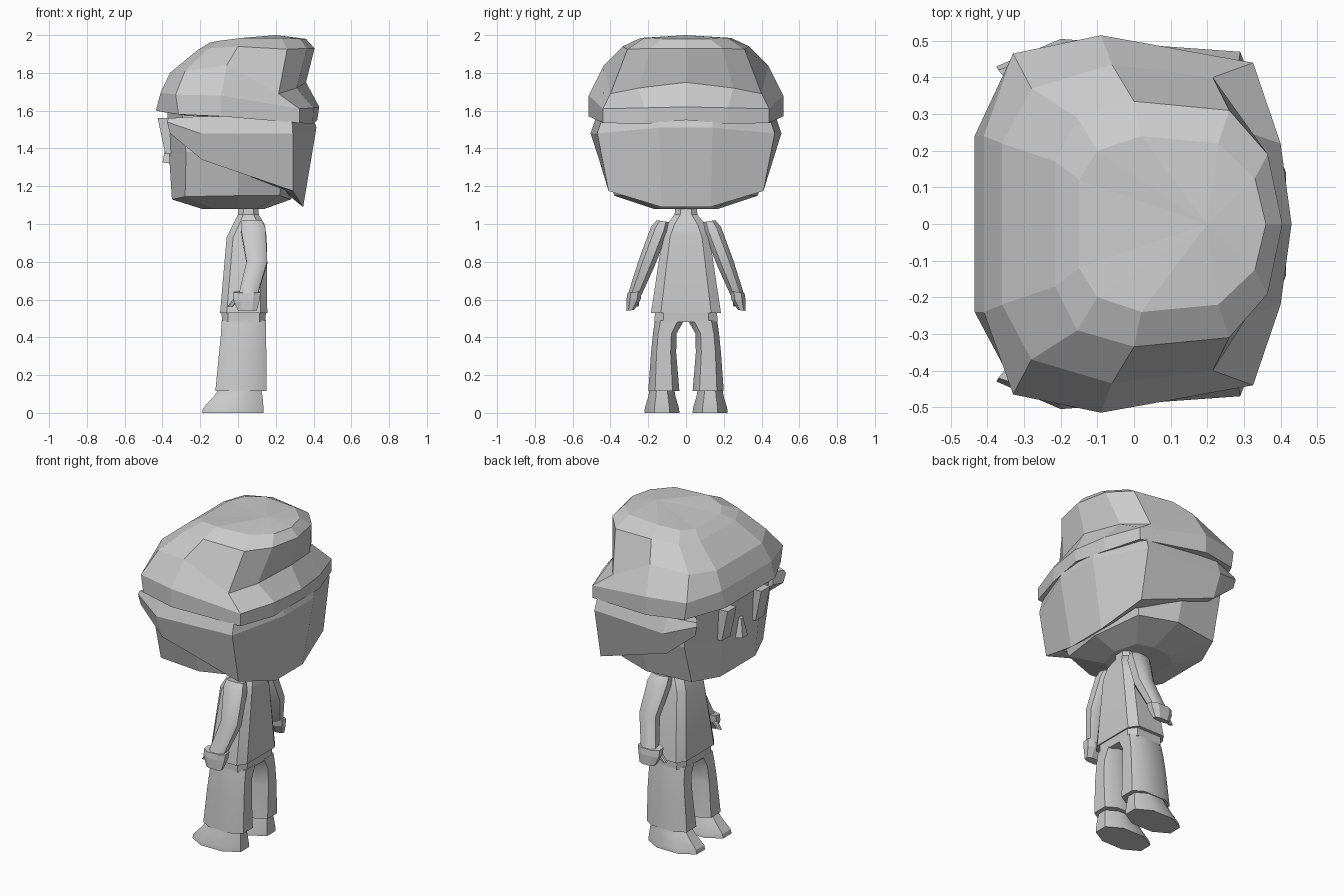
import bpy, bmesh, math
from mathutils import Vector

grey = bpy.data.materials.new("plain grey")
grey.diffuse_color = (0.6, 0.6, 0.6, 1)


def make(name, rings, smooth=0, tip=None):
    """Skin a stack of equal point loops, closing both ends (or ending in a tip)."""
    bm = bmesh.new()
    loops = [[bm.verts.new(p) for p in r] for r in rings]
    n = len(loops[0])
    for a, b in zip(loops, loops[1:]):
        for i in range(n):
            j = (i + 1) % n
            bm.faces.new((a[i], a[j], b[j], b[i]))
    bm.faces.new(loops[0])
    if tip:
        t = bm.verts.new(tip)
        for i in range(n):
            bm.faces.new((loops[-1][i], loops[-1][(i + 1) % n], t))
    else:
        bm.faces.new(loops[-1])
    bmesh.ops.recalc_face_normals(bm, faces=bm.faces)
    me = bpy.data.meshes.new(name)
    bm.to_mesh(me)
    bm.free()
    me.materials.append(grey)
    ob = bpy.data.objects.new(name, me)
    bpy.context.collection.objects.link(ob)
    if smooth:
        bpy.ops.object.select_all(action='DESELECT')
        ob.select_set(True)
        bpy.context.view_layer.objects.active = ob
        bpy.ops.object.shade_smooth_by_angle(angle=math.radians(smooth))
    return ob


def flip(p):
    return (p[0], -p[1], p[2])


def whole(half):
    """Complete a half loop across the y = 0 plane."""
    return half + [flip(p) for p in reversed(half) if p[1] > 0]


def pair(name, rings, smooth=0):
    make("left_" + name, rings, smooth)
    make("right_" + name, [[flip(p) for p in r] for r in rings], smooth)


def box_ring(x0, x1, y0, y1, z, c=0.25):
    """Rectangle with chamfered corners."""
    cx, cy = (x1 - x0) * c, (y1 - y0) * c
    return [(x0, y0 + cy, z), (x0, y1 - cy, z), (x0 + cx, y1, z), (x1 - cx, y1, z),
            (x1, y1 - cy, z), (x1, y0 + cy, z), (x1 - cx, y0, z), (x0 + cx, y0, z)]


# cap of hair with a rim and an overhanging back
make("upper_hair", [whole(r) for r in [
    [(-.38, .2, 1.59), (-.28, .41, 1.575), (-.08, .45, 1.57), (.28, .39, 1.55), (.36, .18, 1.55), (.38, 0, 1.56)],
    [(-.435, .24, 1.60), (-.315, .465, 1.58), (-.09, .515, 1.57), (.325, .44, 1.535), (.395, .22, 1.53), (.42, 0, 1.55)],
    [(-.41, .24, 1.695), (-.33, .465, 1.685), (-.09, .515, 1.68), (.325, .44, 1.61), (.40, .22, 1.615), (.43, 0, 1.62)],
    [(-.36, .22, 1.80), (-.28, .37, 1.81), (-.06, .435, 1.84), (.215, .40, 1.69), (.31, .25, 1.72), (.36, 0, 1.75)],
    [(-.215, .17, 1.92), (-.155, .29, 1.93), (0, .335, 1.94), (.26, .31, 1.925), (.365, .19, 1.93), (.405, 0, 1.93)],
    [(-.15, .12, 1.96), (-.1, .2, 1.97), (.02, .24, 1.985), (.23, .22, 1.985), (.33, .125, 1.98), (.36, 0, 1.98)],
]], tip=(.2, 0, 2.0))

# hair wrapping the cheeks and nape, swept from one temple to the other
wrap = [
    [(-.37, .42, 1.56), (-.375, .43, 1.54), (-.36, .425, 1.48), (-.33, .37, 1.48), (-.33, .37, 1.56)],
    [(-.2, .475, 1.57), (-.2, .505, 1.48), (-.19, .46, 1.34), (-.19, .36, 1.34), (-.2, .36, 1.57)],
    [(.285, .44, 1.57), (.29, .47, 1.48), (.29, .41, 1.175), (.25, .31, 1.18), (.25, .31, 1.57)],
    [(.40, .14, 1.56), (.415, .14, 1.51), (.345, .13, 1.09), (.27, .12, 1.15), (.3, .12, 1.56)],
]
make("lower_hair", wrap + [[flip(p) for p in r] for r in reversed(wrap)])

# faceted head
make("head", [whole(r) for r in [
    [(-.19, .11, 1.08), (-.12, .16, 1.08), (0, .17, 1.08), (.1, .14, 1.08), (.14, 0, 1.08)],
    [(-.35, .17, 1.13), (-.28, .345, 1.145), (0, .38, 1.15), (.22, .3, 1.15), (.28, 0, 1.13)],
    [(-.365, .18, 1.37), (-.275, .41, 1.38), (0, .44, 1.38), (.26, .36, 1.38), (.33, 0, 1.38)],
    [(-.375, .18, 1.62), (-.3, .41, 1.62), (0, .44, 1.62), (.26, .36, 1.60), (.33, 0, 1.60)],
]])

# slanted eye blocks
pair("eye", [[(x - dx, y, z) for x, y, z in ((-.40, .12, 1.56), (-.40, .205, 1.56), (-.36, .205, 1.37), (-.36, .12, 1.37))]
             for dx in (-.03, .025)])

# wedge nose
make("nose", [[(-.35, -.02, 1.45), (-.35, .02, 1.45), (-.35, .045, 1.32), (-.35, -.045, 1.32)],
              [(-.38, -.01, 1.43), (-.38, .01, 1.43), (-.40, .025, 1.325), (-.40, -.025, 1.325)]])

# jacket and neck
make("torso", [box_ring(-.095, .155, -.185, .185, .53, .14),
               box_ring(-.06, .152, -.125, .125, .93, .16),
               box_ring(-.025, .14, -.10, .10, 1.0, .2),
               box_ring(0, .11, -.06, .06, 1.05),
               box_ring(.005, .105, -.055, .055, 1.14)], 30)


def limb(stations):
    """Slanted rings from (x0, x1, inner y, outer y, inner z, outer z)."""
    rings = []
    for x0, x1, y0, y1, z0, z1 in stations:
        ring = box_ring(x0, x1, 0, 1, 0)
        rings.append([(x, y0 + (y1 - y0) * t, z0 + (z1 - z0) * t) for x, t, _ in ring])
    return rings


# sleeves, hands and thumbs
pair("sleeve", limb([(.02, .13, .09, .155, 1.01, 1.02),
                     (.015, .145, .095, .185, .96, .985),
                     (.045, .155, .165, .25, .78, .81),
                     (.005, .105, .235, .305, .625, .635)]), 40)
pair("hand", limb([(-.025, .12, .235, .31, .645, .635),
                   (-.025, .115, .24, .315, .60, .60),
                   (.0, .10, .275, .315, .545, .54)]))
pair("thumb", limb([(-.02, .02, .25, .28, .61, .61),
                    (-.055, -.03, .25, .275, .565, .56)]))

# trousers: waist block and two legs
make("hips", [box_ring(-.087, .148, -.165, .165, .54, .14),
              box_ring(-.085, .145, -.166, .166, .48, .14)], 30)
pair("leg", [box_ring(-.086, .147, .01, .165, .49, .2),
             box_ring(-.09, .148, .05, .175, .42, .22),
             box_ring(-.10, .15, .052, .185, .32, .22),
             box_ring(-.12, .15, .035, .20, .115, .22)], 40)

# shoes
pair("shoe", [box_ring(-.19, .135, .035, .22, 0, .28),
              box_ring(-.185, .135, .037, .218, .025, .28),
              box_ring(-.13, .13, .055, .20, .085, .28),
              box_ring(-.09, .12, .065, .19, .14, .28)], 30)
